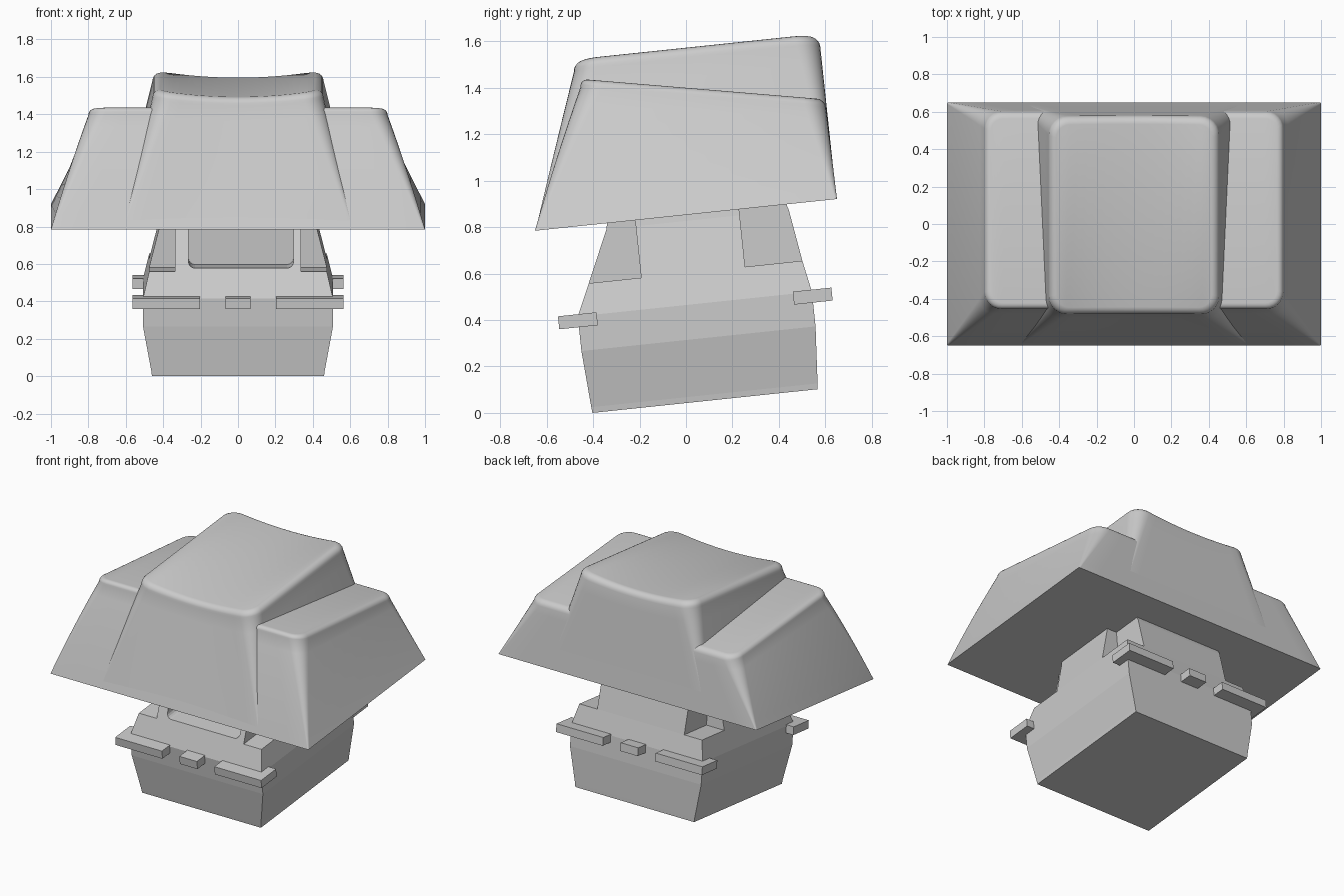
import bpy, bmesh
from math import sin, cos, pi, radians
from mathutils import Matrix, Vector

if "Cube" in bpy.data.objects:
    bpy.data.objects.remove(bpy.data.objects["Cube"])

# Everything is built level, then tilted back by 6 degrees
TILT = Matrix.Translation((0, 0.082, 0.051)) @ Matrix.Rotation(radians(6), 4, 'X')


def add(name, bm, smooth=False):
    bmesh.ops.recalc_face_normals(bm, faces=bm.faces[:])
    bm.transform(TILT)
    me = bpy.data.meshes.new(name)
    bm.to_mesh(me)
    bm.free()
    ob = bpy.data.objects.new(name, me)
    bpy.context.collection.objects.link(ob)
    if smooth:
        bpy.ops.object.select_all(action='DESELECT')
        bpy.context.view_layer.objects.active = ob
        ob.select_set(True)
        bpy.ops.object.shade_smooth_by_angle(angle=radians(32))
    return ob


def box(bm, x0, x1, y0, y1, z0, z1):
    m = Matrix.Translation(((x0 + x1) / 2, (y0 + y1) / 2, (z0 + z1) / 2)) \
        @ Matrix.Diagonal((x1 - x0, y1 - y0, z1 - z0, 1))
    return bmesh.ops.create_cube(bm, size=1, matrix=m)['verts']


def outline(hx, y0, y1, r, zf, arc=6, segs=14):
    """Rounded rectangle whose front and back points pair up by x."""
    front = [(-hx + r - r * cos(i * pi / 2 / arc), r - r * sin(i * pi / 2 / arc))
             for i in range(arc + 1)]
    front += [((hx - r) * (2 * i / segs - 1), 0) for i in range(1, segs)]
    front += [(-x, d) for x, d in front[:arc + 1][::-1]]
    pts = [(x, y0 + d) for x, d in front] + [(x, y1 - d) for x, d in front[::-1]]
    return [Vector((x, y, zf(x / hx, y))) for x, y in pts]


def loft(rings):
    bm = bmesh.new()
    vs = [[bm.verts.new(p) for p in ring] for ring in rings]
    n = len(vs[0])
    for a, b in zip(vs, vs[1:]):
        for i in range(n):
            j = (i + 1) % n
            bm.faces.new((a[i], a[j], b[j], b[i]))
    bm.faces.new(vs[0][::-1])
    top = vs[-1]
    for i in range(n // 2 - 1):
        bm.faces.new((top[i], top[i + 1], top[n - 2 - i], top[n - 1 - i]))
    return bm


def cap_block(name, base, shoulder, z0, ztop, fillet):
    """Tapered block: sharp corners at the base growing round to a filleted top."""
    rings = []
    for k in range(9):
        t = k / 8
        p = [a + (b - a) * t for a, b in zip(base, shoulder)]
        rings.append(outline(*p, lambda u, y, t=t: z0 + t * (ztop(u, y) - fillet - z0)))
    hx, y0, y1, r = shoulder
    for k in range(1, 6):
        a = k * pi / 10
        d, h = fillet * (1 - cos(a)), fillet * (1 - sin(a))
        rings.append(outline(hx - d, y0 + d, y1 - d, r - d * 0.7,
                             lambda u, y, h=h: ztop(u, y) - h))
    return add(name, loft(rings), True)


# Keycap: wide lower step sloping to the back, and dished centre block
cap_block("keycap_step", (1.0, -0.652, 0.656, 0.008), (0.80, -0.392, 0.650, 0.09),
          0.806, lambda u, y: 1.43 - 0.19 * (y + 0.36), 0.035)
cap_block("keycap_centre", (0.622, -0.648, 0.654, 0.008), (0.457, -0.414, 0.653, 0.10),
          0.81, lambda u, y: 1.522 - 0.033 * (1 - u * u), 0.042)


def frusta(levels):
    """Stack of rectangles (half x, front y, back y, z)."""
    bm = bmesh.new()
    vs = [[bm.verts.new(p) for p in ((-x, a, z), (x, a, z), (x, b, z), (-x, b, z))]
          for x, a, b, z in levels]
    for lo, hi in zip(vs, vs[1:]):
        for i in range(4):
            j = (i + 1) % 4
            bm.faces.new((lo[i], lo[j], hi[j], hi[i]))
    bm.faces.new(vs[0][::-1])
    bm.faces.new(vs[-1])
    return bm


# Switch housing, lower and upper
add("switch_base", frusta([(0.46, -0.488, 0.488, 0), (0.463, -0.490, 0.490, 0.025),
                           (0.508, -0.507, 0.507, 0.27), (0.508, -0.507, 0.507, 0.42)]))
upper = add("switch_top", frusta([(0.508, -0.507, 0.507, 0.42), (0.475, -0.445, 0.480, 0.557),
                                  (0.418, -0.345, 0.445, 0.78), (0.41, -0.335, 0.43, 0.83)]))

# Cutters: four corner notches and a rounded slot in the front
bm = bmesh.new()
for s in (-1, 1):
    for y0, y1 in ((-0.7, -0.218), (0.232, 0.7)):
        box(bm, *sorted((s * 0.337, s * 0.7)), y0, y1, 0.557, 1.0)
slot = box(bm, -0.265, 0.297, -0.7, -0.25, 0.575, 1.0)
edges = {e for v in slot for e in v.link_edges
         if all(w.co.z < 0.6 for w in e.verts) and abs(e.verts[0].co.y - e.verts[1].co.y) > 0.1}
bmesh.ops.bevel(bm, geom=list(edges), offset=0.035, segments=4, affect='EDGES', profile=0.5)
cutter = add("notch_cutter", bm)
cutter.hide_render = True
cutter.hide_viewport = True
cutter.display_type = 'WIRE'
mod = upper.modifiers.new("notches", 'BOOLEAN')
mod.operation = 'DIFFERENCE'
mod.solver = 'EXACT'
mod.object = cutter

# Mounting tabs on the front and back
for side, s in (("front", -1), ("back", 1)):
    for pos, x0, x1 in (("left", -0.565, -0.203), ("middle", -0.068, 0.068),
                        ("right", 0.203, 0.565)):
        bm = bmesh.new()
        box(bm, x0, x1, *sorted((s * 0.425, s * 0.592)), 0.373, 0.429)
        add(f"{side}_tab_{pos}", bm)
